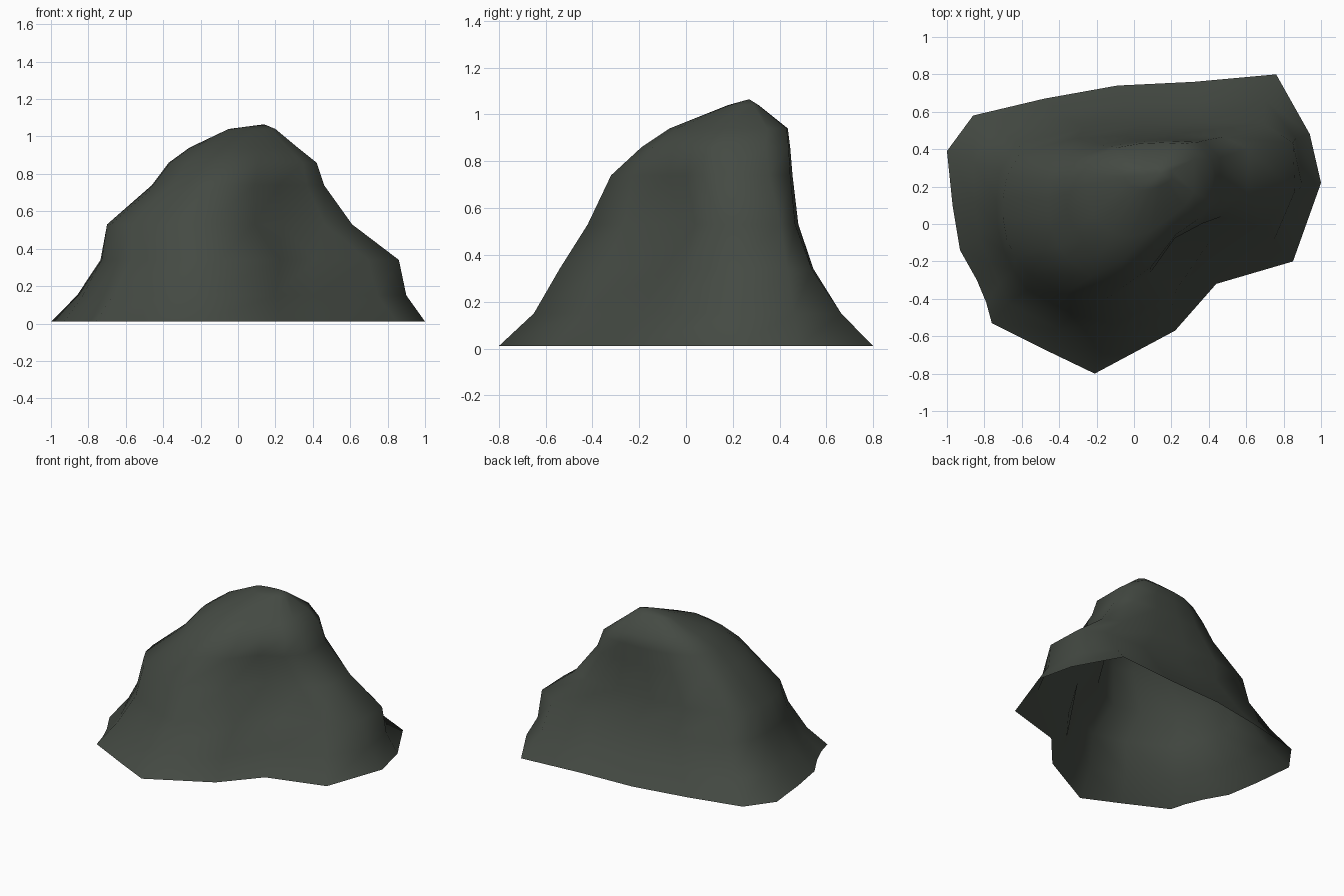
import bpy
import bmesh

cube = bpy.data.objects.get("Cube")
if cube:
    bpy.data.objects.remove(cube, do_unlink=True)

# Footprint on the ground, starting at the left edge and running round the front
FOOT = [(-1, .39), (-.97, .1), (-.93, -.14), (-.84, -.3), (-.79, -.42), (-.76, -.53),
        (-.46, -.68), (-.21, -.8), (.22, -.57), (.44, -.32), (.85, -.2), (1, .22),
        (.94, .48), (.76, .8), (.32, .76), (-.09, .74), (-.48, .67), (-.86, .58)]

# Outline of the shoulders, in a unit box, matching the footprint point by point
CREST = [(-.97, .5), (-1, .25), (-1, 0), (-.97, -.25), (-.9, -.45), (-.8, -.65),
         (-.5, -.9), (-.2, -1), (.2, -.65), (.43, -.12), (.78, .02), (1, .32),
         (1, .83), (.8, .97), (.4, 1), (0, .98), (-.4, .95), (-.85, .8)]

# Rounder outline of the summit, in a unit box
DOME = [(-1, .35), (-1, .1), (-.98, -.1), (-.93, -.3), (-.85, -.5), (-.75, -.68),
        (-.5, -.9), (-.2, -1), (.2, -.88), (.52, -.62), (.82, -.35), (1, -.05),
        (1, .65), (.8, .98), (.4, 1), (0, .98), (-.4, .9), (-.8, .7)]

OUTLINES = [[(x, y / .8) for x, y in FOOT], CREST, DOME]

# Level rings: height, x extent, y extent, outline (0 foot, 1 crest, 2 dome)
RINGS = [(.01, -1, 1, -.8, .8, 0),
         (.15, -.87, .9, -.65, .67, .35),
         (.34, -.74, .86, -.54, .55, .8),
         (.53, -.7, .61, -.42, .48, 1),
         (.74, -.46, .46, -.32, .455, 1.5),
         (.86, -.37, .42, -.19, .445, 1.9),
         (.94, -.26, .32, -.07, .435, 2),
         (1.04, -.05, .2, .18, .31, 2)]
SUMMIT = (.14, .27, 1.065)


def ring_points(z, x0, x1, y0, y1, stage):
    """Blend neighbouring outlines and fit them to the extents at this height."""
    k = min(int(stage), 1)
    t = stage - k
    for (ax, ay), (bx, by) in zip(OUTLINES[k], OUTLINES[k + 1]):
        u = ax + (bx - ax) * t
        v = ay + (by - ay) * t
        yield ((x0 + x1) / 2 + u * (x1 - x0) / 2,
               (y0 + y1) / 2 + v * (y1 - y0) / 2, z)


# Rock shell, open underneath
bm = bmesh.new()
loops = [[bm.verts.new(p) for p in ring_points(*r)] for r in RINGS]
count = len(FOOT)
for low, high in zip(loops, loops[1:]):
    for i in range(count):
        j = (i + 1) % count
        bm.faces.new((low[i], low[j], high[j], high[i]))
top = bm.verts.new(SUMMIT)
for i in range(count):
    bm.faces.new((loops[-1][i], loops[-1][(i + 1) % count], top))
for face in bm.faces:
    face.smooth = True

mesh = bpy.data.meshes.new("rock")
bm.to_mesh(mesh)
bm.free()
rock = bpy.data.objects.new("rock", mesh)
bpy.context.collection.objects.link(rock)

# Dark grey-green stone
stone = bpy.data.materials.new("dark_stone")
stone.use_nodes = True
colour = (.058, .068, .056, 1)
stone.diffuse_color = colour
stone.node_tree.nodes["Principled BSDF"].inputs["Base Color"].default_value = colour
mesh.materials.append(stone)
